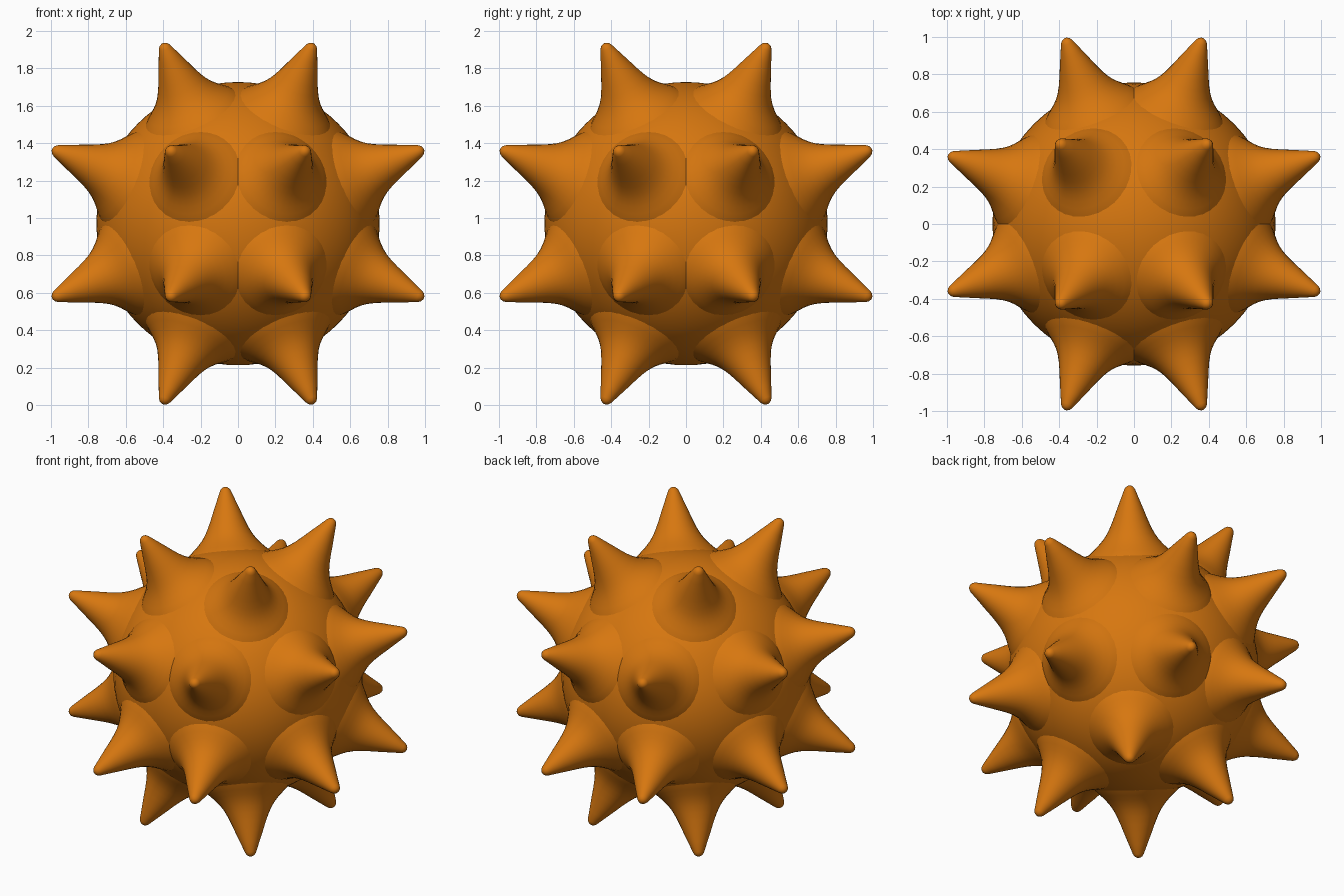
import bpy, bmesh, math
from mathutils import Vector, Matrix

if "Cube" in bpy.data.objects:
    bpy.data.objects.remove(bpy.data.objects["Cube"])

CENTRE = Vector((0, 0, 0.97))
RADIUS = 0.757

orange = bpy.data.materials.new("orange")
orange.diffuse_color = (0.68, 0.185, 0.005, 1)
orange.use_nodes = True
orange.node_tree.nodes["Principled BSDF"].inputs["Base Color"].default_value = orange.diffuse_color


def make_object(name, mesh):
    ob = bpy.data.objects.new(name, mesh)
    bpy.context.collection.objects.link(ob)
    return ob


def finish_mesh(bm, name):
    mesh = bpy.data.meshes.new(name)
    bmesh.ops.recalc_face_normals(bm, faces=bm.faces)
    for f in bm.faces:
        f.smooth = True
    bm.to_mesh(mesh)
    bm.free()
    mesh.materials.append(orange)
    return mesh


# round body
bm = bmesh.new()
bmesh.ops.create_uvsphere(bm, u_segments=64, v_segments=40, radius=RADIUS)
make_object("body", finish_mesh(bm, "body")).location = CENTRE

# spike: (radius, distance from centre), rounded tip flaring into the body
profile = [(0, 1.13), (0.012, 1.128), (0.024, 1.120), (0.033, 1.106),
           (0.057, 1.045), (0.083, 0.98), (0.104, 0.925), (0.125, 0.876),
           (0.145, 0.837), (0.168, 0.803), (0.195, 0.772), (0.225, 0.743),
           (0.25, 0.719), (0.275, 0.69)]
bm = bmesh.new()
verts = [bm.verts.new((r, 0, h)) for r, h in profile]
edges = [bm.edges.new(pair) for pair in zip(verts, verts[1:])]
bmesh.ops.spin(bm, geom=verts + edges, axis=(0, 0, 1), cent=(0, 0, 0),
               angle=math.tau, steps=32, use_duplicate=False)
bmesh.ops.remove_doubles(bm, verts=bm.verts, dist=0.0005)
spike_mesh = finish_mesh(bm, "spike")

# four spikes on each of the six sides, mirrored over all octants
sides = {"side": (0.987, 0.365, 0.395),
         "front_back": (0.365, 0.987, 0.395),
         "top_bottom": (0.40, 0.435, 0.96)}
for side, d in sides.items():
    for sx in (-1, 1):
        for sy in (-1, 1):
            for sz in (-1, 1):
                axis = Vector((d[0] * sx, d[1] * sy, d[2] * sz))
                ob = make_object(side + "_spike", spike_mesh)
                turn = axis.to_track_quat('Z', 'Y').to_matrix().to_4x4()
                ob.matrix_world = Matrix.Translation(CENTRE) @ turn
